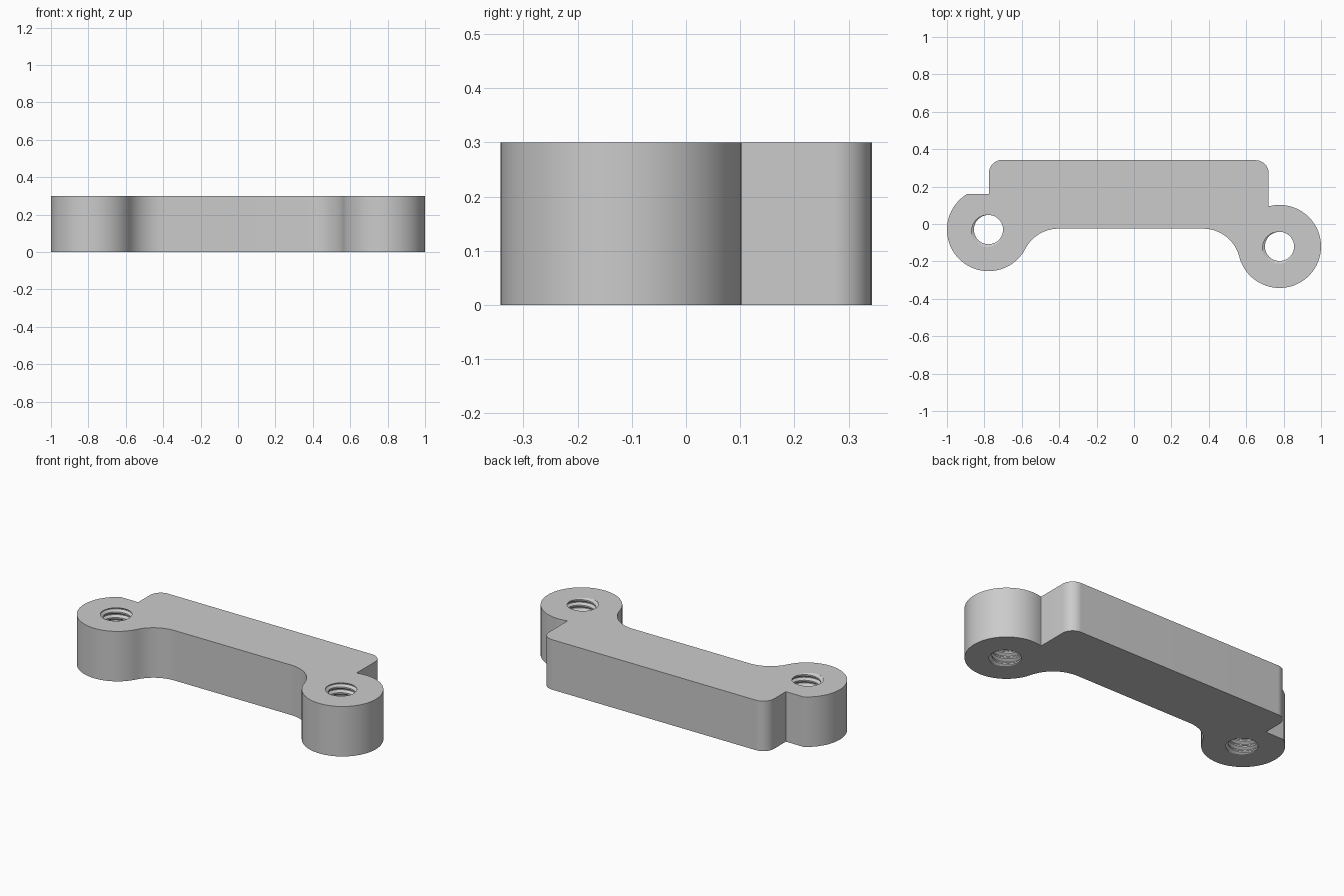
import bpy, bmesh
from math import sin, cos, atan2, degrees, radians, sqrt, pi, tau

cube = bpy.data.objects.get("Cube")
if cube:
    bpy.data.objects.remove(cube, do_unlink=True)

HEIGHT = 0.3
BOSS_R = 0.222
NECK_R = 0.2          # concave blend between boss and bar
FRONT_Y = -0.025      # front face of the bar
LEFT, RIGHT = (-0.778, -0.03), (0.778, -0.12)   # boss centres seen from the top
PITCH, MINOR, MAJOR = 0.034, 0.078, 0.094       # internal thread

grey = bpy.data.materials.new("plain grey")
grey.use_nodes = True
grey.diffuse_color = (0.6, 0.6, 0.6, 1)
grey.node_tree.nodes["Principled BSDF"].inputs["Base Color"].default_value = grey.diffuse_color


def arc(centre, r, a0, a1):
    """Points along an arc, angles in degrees."""
    n = max(8, int(abs(a1 - a0) / 4))
    angles = [radians(a0 + (a1 - a0) * i / n) for i in range(n + 1)]
    return [(centre[0] + r * cos(a), centre[1] + r * sin(a)) for a in angles]


def neck(boss, side):
    """Centre of the blend arc and its direction seen from the boss centre."""
    y = FRONT_Y - NECK_R
    dx = side * sqrt((BOSS_R + NECK_R) ** 2 - (y - boss[1]) ** 2)
    return (boss[0] + dx, y), degrees(atan2(y - boss[1], dx)) % 360


def make_object(name, bm):
    bmesh.ops.recalc_face_normals(bm, faces=bm.faces)
    mesh = bpy.data.meshes.new(name)
    bm.to_mesh(mesh)
    bm.free()
    mesh.materials.append(grey)
    ob = bpy.data.objects.new(name, mesh)
    bpy.context.collection.objects.link(ob)
    return ob


# Bracket outline, counter-clockwise from the right-hand boss
neck_r, ang_r = neck(RIGHT, -1)
neck_l, ang_l = neck(LEFT, 1)
outline = arc(RIGHT, BOSS_R, ang_r, 465)
outline += [(0.72, outline[-1][1])]
outline += arc((0.65, 0.271), 0.07, 0, 90)
outline += arc((-0.705, 0.273), 0.07, 90, 180)
outline += [(-0.775, 0.16)]
outline += arc(LEFT, BOSS_R, 121.1, ang_l)
outline += arc(neck_l, NECK_R, ang_l - 180, 90)
outline += arc(neck_r, NECK_R, 90, ang_r - 180)

bm = bmesh.new()
verts = [bm.verts.new((x, y, 0)) for x, y in outline]
base = bm.faces.new(verts)
top = bmesh.ops.extrude_face_region(bm, geom=[base], use_keep_orig=True)["geom"]
bmesh.ops.translate(bm, vec=(0, 0, HEIGHT),
                    verts=[g for g in top if isinstance(g, bmesh.types.BMVert)])
bmesh.ops.remove_doubles(bm, verts=bm.verts, dist=0.0005)
bracket = make_object("bracket", bm)


def thread_cutter(name, centre, turns=14, segs=48):
    """Closed helical thread solid that runs past both faces of the bracket."""
    profile = [(0, MINOR), (0.25, MINOR), (0.56, MAJOR), (0.69, MAJOR)]
    k = len(profile)
    z0 = HEIGHT - 11.273 * PITCH
    bm = bmesh.new()
    grid = []
    for i in range(segs):
        a = tau * i / segs
        column = []
        for j in range(turns * k + k + 1):
            t, r = profile[j % k]
            z = z0 + PITCH * (j // k + t + i / segs)
            column.append(bm.verts.new((centre[0] + r * cos(a), centre[1] + r * sin(a), z)))
        grid.append(column)
    for i in range(segs):
        shift = k if i == segs - 1 else 0
        after = grid[(i + 1) % segs]
        for j in range(turns * k):
            bm.faces.new((grid[i][j], after[j + shift], after[j + 1 + shift], grid[i][j + 1]))
    bmesh.ops.delete(bm, geom=[v for v in bm.verts if not v.link_faces], context='VERTS')
    # Close each end with a fan to a point on the axis
    rim = [e for e in bm.edges if e.is_boundary]
    mid = HEIGHT / 2
    for upper in (False, True):
        edges = [e for e in rim if (e.verts[0].co.z > mid) == upper]
        z = HEIGHT + 0.2 if upper else -0.2
        tip = bm.verts.new((centre[0], centre[1], z))
        for e in edges:
            bm.faces.new((e.verts[0], e.verts[1], tip))
    ob = make_object(name, bm)
    ob.hide_render = True
    return ob


# Cut the threaded holes
bpy.ops.object.select_all(action='DESELECT')
bpy.context.view_layer.objects.active = bracket
bracket.select_set(True)
for name, centre in (("right_hole_cutter", LEFT), ("left_hole_cutter", RIGHT)):
    cutter = thread_cutter(name, centre)
    mod = bracket.modifiers.new(name, 'BOOLEAN')
    mod.operation = 'DIFFERENCE'
    mod.solver = 'EXACT'
    mod.object = cutter
    bpy.ops.object.modifier_apply(modifier=mod.name)
    bpy.data.objects.remove(cutter, do_unlink=True)

bpy.ops.object.shade_smooth_by_angle(angle=radians(30))
